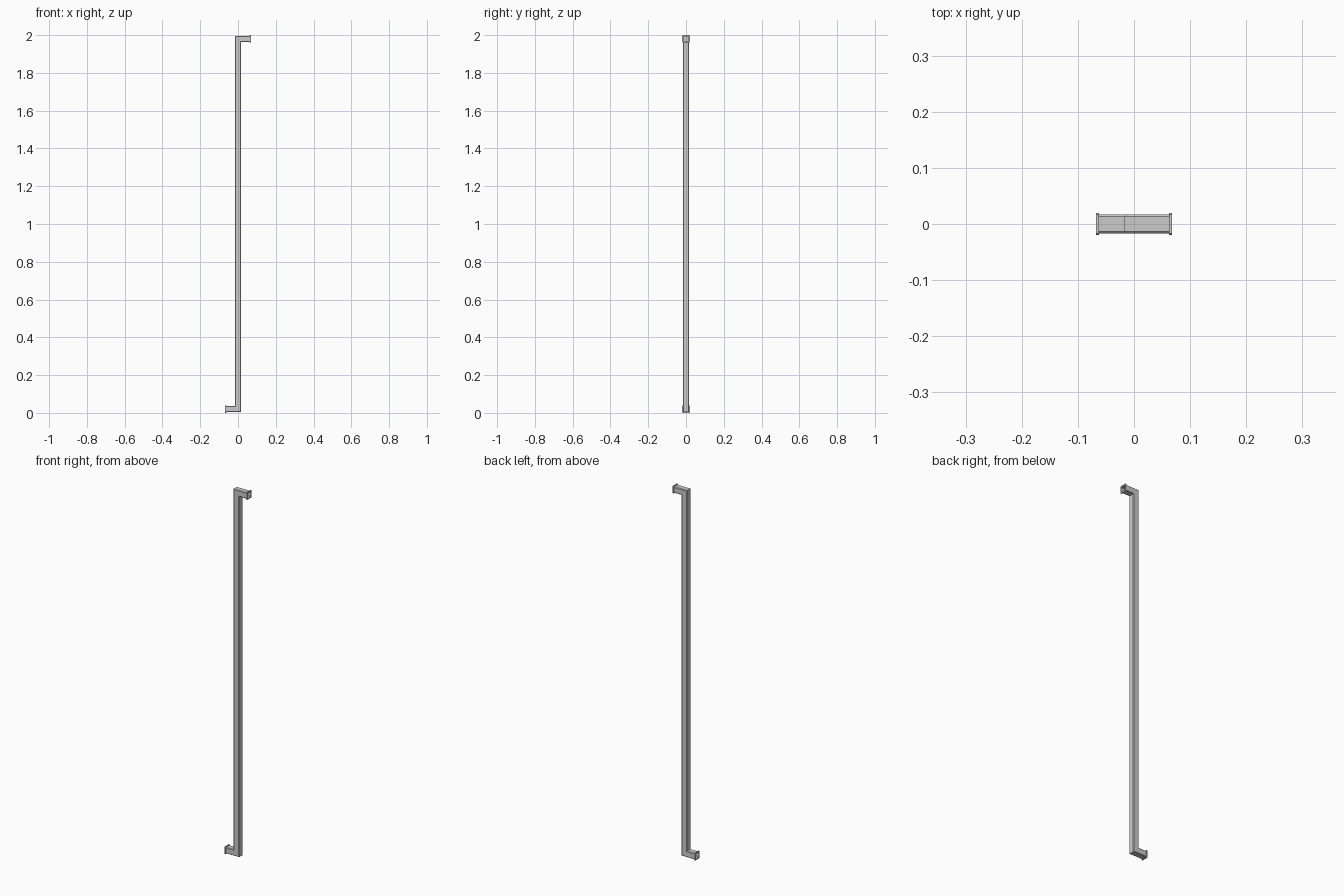
import bpy, bmesh
from mathutils import Vector

if "Cube" in bpy.data.objects:
    bpy.data.objects.remove(bpy.data.objects["Cube"])

R = 0.0165      # half width of the duct
F = 0.02        # half width of the end collar
X, LO, HI = 0.068, F, 2 - F


def ring(bm, x, z, u, h, c):
    """Chamfered square loop; u is the in-plane side direction (mitred at corners)."""
    pts = [(h, h - c), (h - c, h), (c - h, h), (-h, h - c),
           (-h, c - h), (c - h, -h), (h - c, -h), (h, c - h)]
    return [bm.verts.new((x + u[0] * a, b, z + u[1] * a)) for a, b in pts]


def sweep(name, stations):
    bm = bmesh.new()
    rings = [ring(bm, *s) for s in stations]
    for a, b in zip(rings, rings[1:]):
        for i in range(8):
            j = (i + 1) % 8
            bm.faces.new((a[i], a[j], b[j], b[i]))
    # recessed end caps
    bm.faces.new(rings[0])
    bm.faces.new(rings[-1])
    bmesh.ops.recalc_face_normals(bm, faces=bm.faces)
    me = bpy.data.meshes.new(name)
    bm.to_mesh(me)
    bm.free()
    ob = bpy.data.objects.new(name, me)
    bpy.context.collection.objects.link(ob)


# half of the path: recessed mouth, collar, horizontal arm, mitred elbow
side = (0, 1)
half = [(-X + 0.02, LO, side, R - 0.003, 0.003),
        (-X, LO, side, R - 0.003, 0.003),
        (-X, LO, side, F, 0.003),
        (-X + 0.006, LO, side, F, 0.003),
        (-X + 0.006, LO, side, R, 0.003),
        (0, LO, (-1, 1), R, 0.003)]
# other half is the same path turned by 180 degrees
other = [(-x, 2 - z, u, h, c) for x, z, u, h, c in reversed(half)]
other = [(x, z, (-1, 1) if u[0] else side, h, c) for x, z, u, h, c in other]
sweep("square_duct", half + other)
